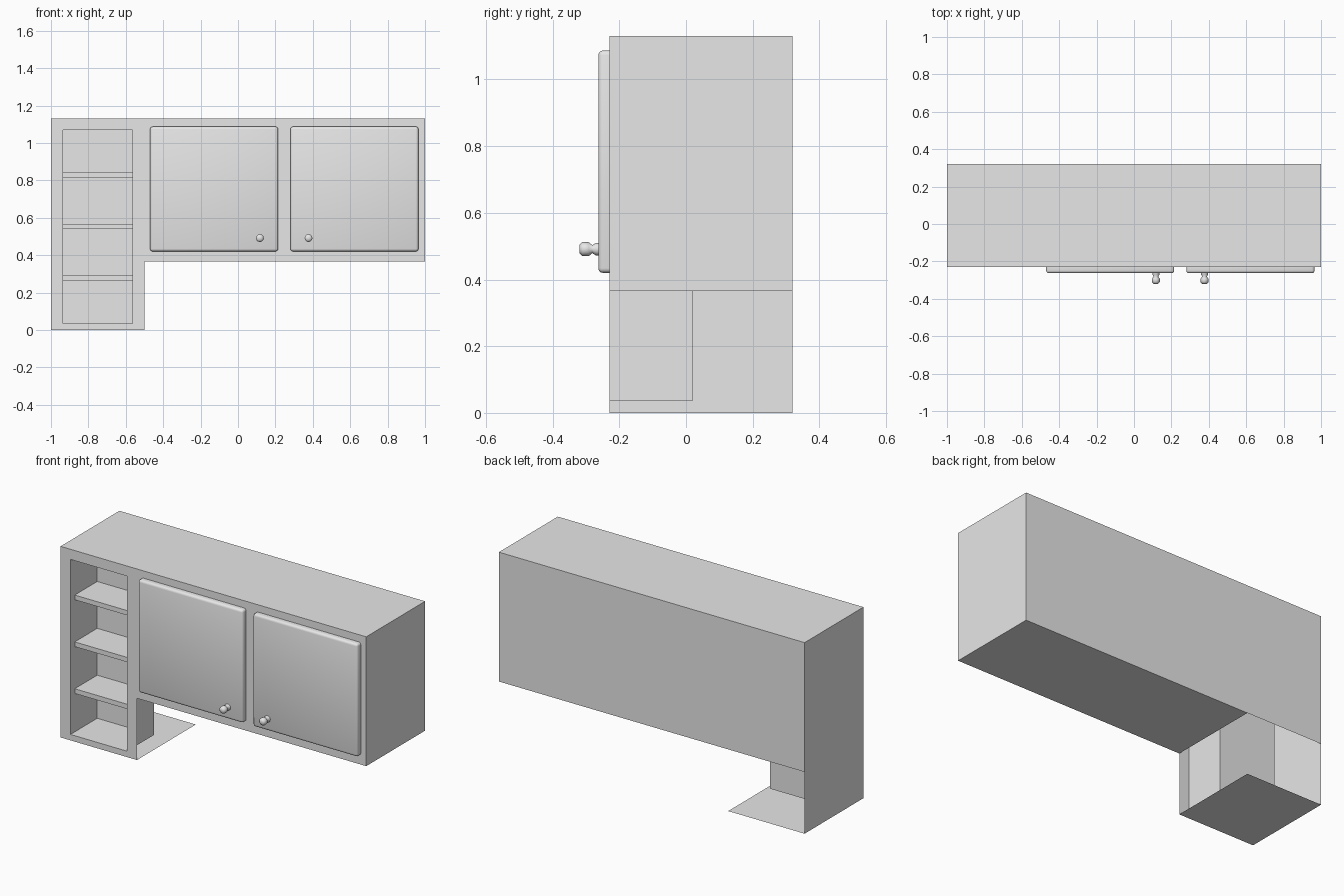
import bpy
import bmesh
import math
from mathutils import Matrix, Vector

cube = bpy.data.objects.get("Cube")
if cube:
    bpy.data.objects.remove(cube, do_unlink=True)

# One plain grey finish
grey = bpy.data.materials.new("cabinet_grey")
grey.use_nodes = True
colour = (0.8, 0.8, 0.8, 1)
grey.diffuse_color = colour
grey.node_tree.nodes["Principled BSDF"].inputs["Base Color"].default_value = colour

LEFT, STEP, RIGHT = -1.0, -0.5, 1.0
FRONT, BACK = -0.23, 0.32
UNDER, TOP = 0.365, 1.13
NICHE_L, NICHE_R, NICHE_BACK = -0.935, -0.565, 0.02
NICHE_LOW, NICHE_HIGH = 0.035, 1.07


def finish(name, bm, smooth=False):
    mesh = bpy.data.meshes.new(name)
    bm.to_mesh(mesh)
    bm.free()
    mesh.materials.append(grey)
    for poly in mesh.polygons:
        poly.use_smooth = smooth
    obj = bpy.data.objects.new(name, mesh)
    bpy.context.collection.objects.link(obj)
    return obj


def box(bm, x0, x1, y0, y1, z0, z1, missing=(), inward=False):
    """Add a box, leaving out the sides whose normals are listed."""
    matrix = Matrix.Translation(((x0 + x1) / 2, (y0 + y1) / 2, (z0 + z1) / 2))
    matrix = matrix @ Matrix.Diagonal((x1 - x0, y1 - y0, z1 - z0, 1))
    verts = bmesh.ops.create_cube(bm, size=1, matrix=matrix)["verts"]
    faces = list({f for v in verts for f in v.link_faces})
    for f in faces:
        f.normal_update()
    gone = [f for f in faces if any(f.normal.dot(Vector(n)) > 0.9 for n in missing)]
    if inward:
        bmesh.ops.reverse_faces(bm, faces=faces)
    bmesh.ops.delete(bm, geom=gone, context="FACES")


def panel(bm, x0, x1, z0, z1, y):
    """Add an upright rectangle facing the front."""
    corners = ((x0, z0), (x1, z0), (x1, z1), (x0, z1))
    bm.faces.new([bm.verts.new((x, y, z)) for x, z in corners])


TO_FRONT, TO_BACK = (0, -1, 0), (0, 1, 0)
TO_LEFT_END, TO_RIGHT_END = (-1, 0, 0), (1, 0, 0)
UP, DOWN = (0, 0, 1), (0, 0, -1)

# Cabinet shell: wide upper case and a tall end column, open behind at the foot
bm = bmesh.new()
box(bm, STEP, RIGHT, FRONT, BACK, UNDER, TOP, [TO_LEFT_END])
box(bm, LEFT, STEP, FRONT, BACK, UNDER, TOP, [TO_FRONT, TO_RIGHT_END, DOWN])
box(bm, LEFT, STEP, FRONT, BACK, 0, UNDER, [TO_FRONT, TO_BACK, TO_RIGHT_END, UP])
# Frame around the open shelves
panel(bm, LEFT, NICHE_L, 0, TOP, FRONT)
panel(bm, NICHE_R, STEP, 0, TOP, FRONT)
panel(bm, NICHE_L, NICHE_R, 0, NICHE_LOW, FRONT)
panel(bm, NICHE_L, NICHE_R, NICHE_HIGH, TOP, FRONT)
bmesh.ops.remove_doubles(bm, verts=bm.verts, dist=0.0001)
finish("cabinet_shell", bm)

# Thin-walled shelf niche
bm = bmesh.new()
box(bm, NICHE_L, NICHE_R, FRONT, NICHE_BACK, NICHE_LOW, NICHE_HIGH, [TO_FRONT], inward=True)
finish("shelf_niche", bm)

# Three shelves, set back a little
for i, z in enumerate((0.262, 0.539, 0.816)):
    bm = bmesh.new()
    box(bm, NICHE_L, NICHE_R, FRONT + 0.04, NICHE_BACK, z, z + 0.028)
    finish(f"shelf_{i + 1}", bm)


def door(name, x0, x1):
    bm = bmesh.new()
    box(bm, x0, x1, -0.263, FRONT, 0.42, 1.087, [TO_BACK])
    edges = [e for e in bm.edges if not e.is_boundary]
    bmesh.ops.bevel(bm, geom=edges, offset=0.014, segments=3, profile=0.5, affect="EDGES")
    finish(name, bm, smooth=True)


def knob(name, x, z, sides=12):
    # Radius and depth from the tip back to the door
    profile = ((0, -0.32), (0.012, -0.32), (0.021, -0.311), (0.021, -0.292),
               (0.012, -0.281), (0.019, -0.27), (0.019, -0.255))
    bm = bmesh.new()
    verts = [bm.verts.new((x + r, y, z)) for r, y in profile]
    edges = [bm.edges.new(pair) for pair in zip(verts, verts[1:])]
    bmesh.ops.spin(bm, geom=verts + edges, cent=(x, 0, z), axis=(0, 1, 0),
                   angle=math.tau, steps=sides)
    bmesh.ops.remove_doubles(bm, verts=bm.verts, dist=0.0001)
    bmesh.ops.recalc_face_normals(bm, faces=bm.faces)
    finish(name, bm, smooth=True)


# Doors with a knob at the meeting corners
door("middle_door", -0.47, 0.215)
door("end_door", 0.28, 0.965)
knob("middle_door_knob", 0.117, 0.491)
knob("end_door_knob", 0.377, 0.491)
